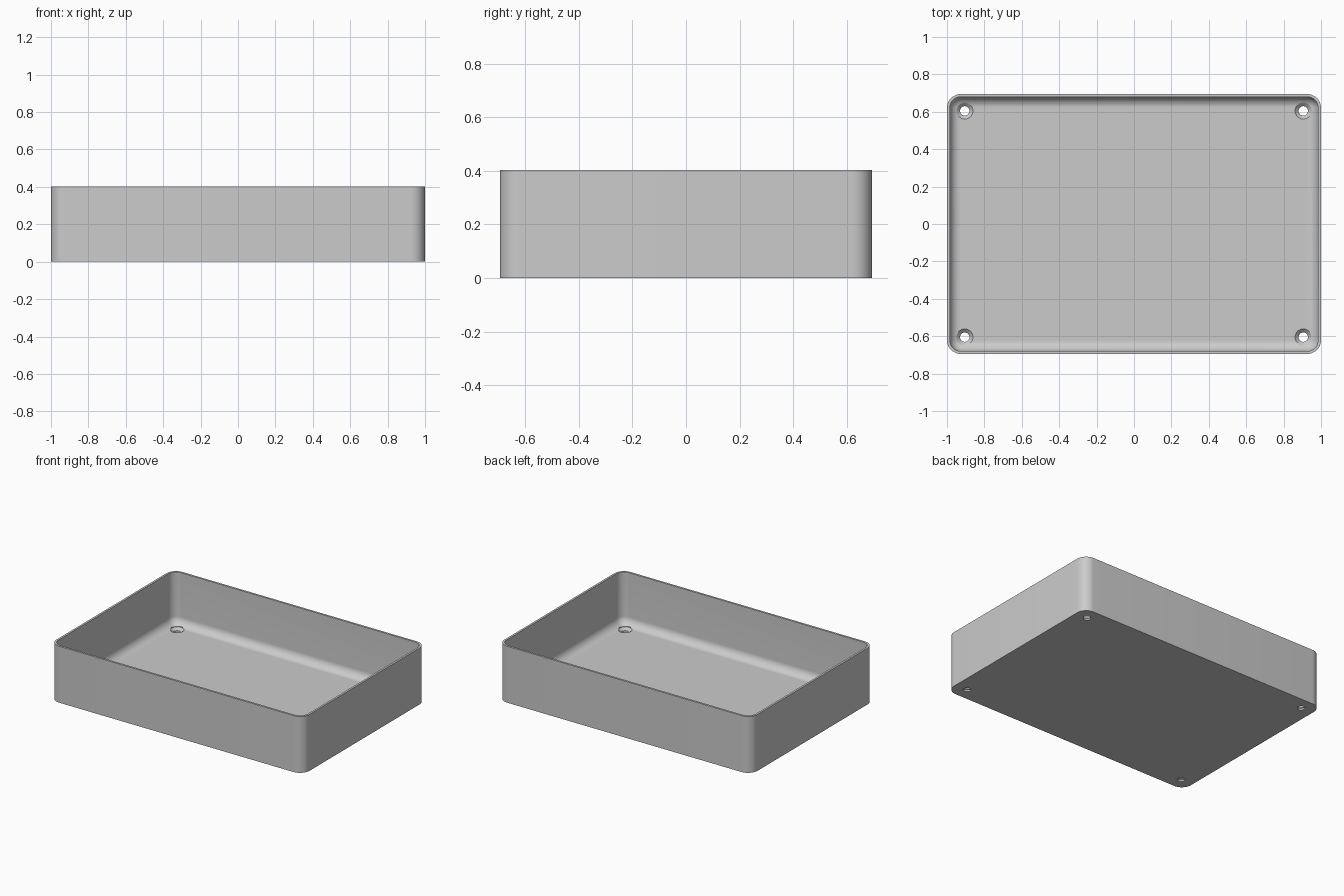
import bpy, bmesh, math

cube = bpy.data.objects.get("Cube")
if cube:
    bpy.data.objects.remove(cube, do_unlink=True)

HX, HY, HEIGHT = 1.0, 0.695, 0.403   # outer half sizes and height
CORNER, WALL, FLOOR, FILLET = 0.075, 0.015, 0.03, 0.058
STEPS = 12

grey = bpy.data.materials.new("light grey plastic")
grey.use_nodes = True
colour = (0.6, 0.6, 0.6, 1)
grey.diffuse_color = colour
grey.node_tree.nodes["Principled BSDF"].inputs["Base Color"].default_value = colour


def make_object(name, bm):
    bmesh.ops.recalc_face_normals(bm, faces=bm.faces)
    mesh = bpy.data.meshes.new(name)
    bm.to_mesh(mesh)
    bm.free()
    mesh.materials.append(grey)
    obj = bpy.data.objects.new(name, mesh)
    bpy.context.collection.objects.link(obj)
    return obj


def skin(bm, loops):
    """Bridge equal loops of points and cap both ends."""
    rings = [[bm.verts.new(p) for p in loop] for loop in loops]
    n = len(rings[0])
    for a, b in zip(rings, rings[1:]):
        for i in range(n):
            j = (i + 1) % n
            bm.faces.new((a[i], a[j], b[j], b[i]))
    bm.faces.new(rings[0])
    bm.faces.new(rings[-1])


def rounded_rect(inset, z):
    points = []
    r = CORNER - inset
    for quarter, (sx, sy) in enumerate([(1, 1), (-1, 1), (-1, -1), (1, -1)]):
        for i in range(STEPS + 1):
            a = (quarter + i / STEPS) * math.pi / 2
            points.append((sx * (HX - CORNER) + r * math.cos(a),
                           sy * (HY - CORNER) + r * math.sin(a), z))
    return points


def circle(x, y, r, z, n=32):
    return [(x + r * math.cos(math.tau * i / n),
             y + r * math.sin(math.tau * i / n), z) for i in range(n)]


# Open tray: outer wall, rim, inner wall, rounded floor edge
loops = [rounded_rect(0, 0), rounded_rect(0, HEIGHT), rounded_rect(WALL, HEIGHT)]
for i in range(STEPS + 1):
    a = i / STEPS * math.pi / 2
    loops.append(rounded_rect(WALL + FILLET * (1 - math.cos(a)),
                              FLOOR + FILLET * (1 - math.sin(a))))
bm = bmesh.new()
skin(bm, loops)
tray = make_object("tray", bm)

# Countersunk screw holes in the four corners
bm = bmesh.new()
for sx in (-1, 1):
    for sy in (-1, 1):
        x, y = sx * 0.905, sy * 0.605
        skin(bm, [circle(x, y, 0.025, -0.05), circle(x, y, 0.025, 0.012),
                  circle(x, y, 0.044, FLOOR), circle(x, y, 0.044, 0.1)])
cutter = make_object("screw_hole_cutter", bm)
cutter.hide_render = True
cutter.hide_set(True)

holes = tray.modifiers.new("screw holes", 'BOOLEAN')
holes.operation = 'DIFFERENCE'
holes.solver = 'EXACT'
holes.object = cutter

bpy.ops.object.select_all(action='DESELECT')
tray.select_set(True)
bpy.context.view_layer.objects.active = tray
bpy.ops.object.modifier_apply(modifier=holes.name)
bpy.data.objects.remove(cutter, do_unlink=True)
bpy.ops.object.shade_smooth_by_angle(angle=math.radians(30))
